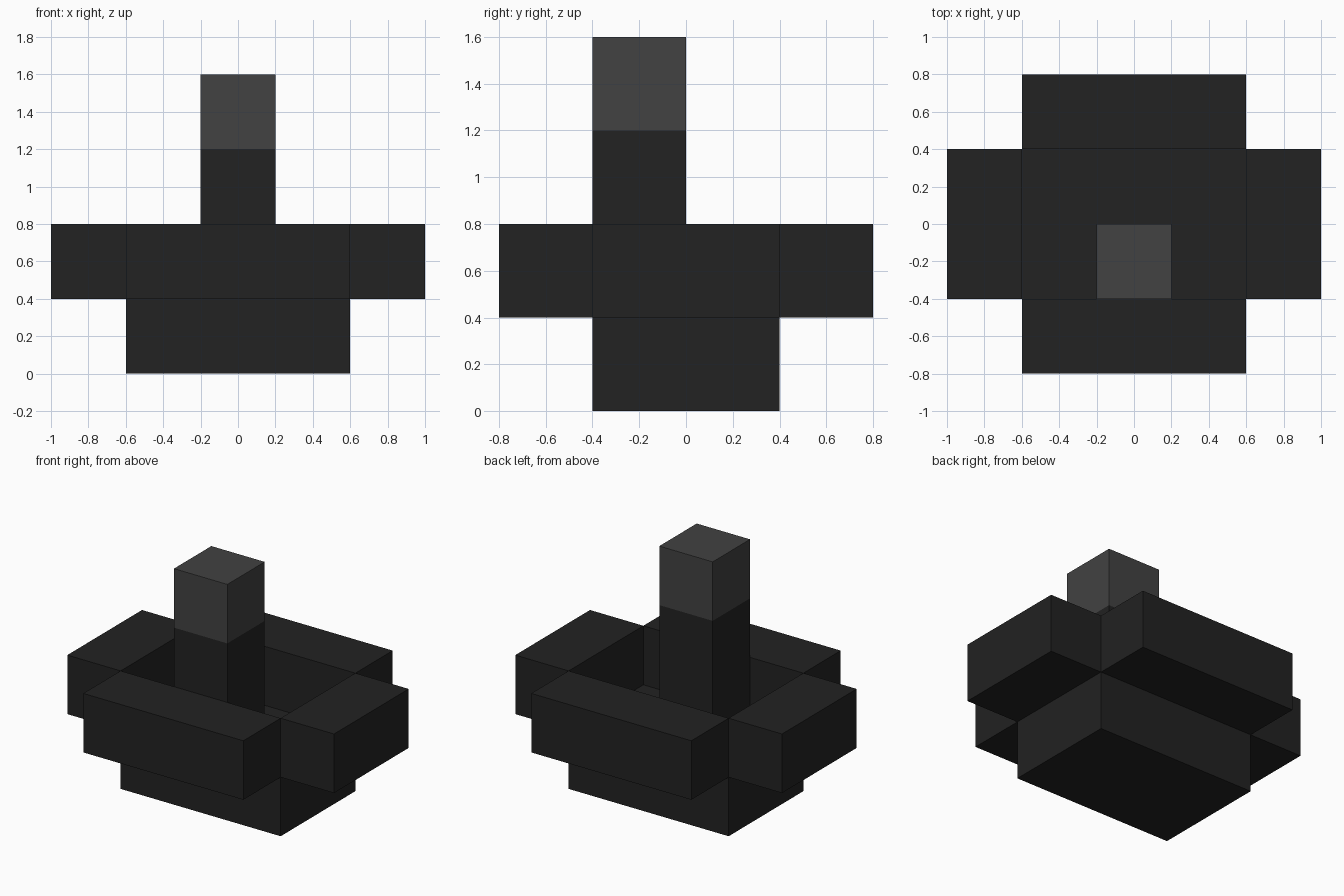
import bpy
import bmesh
from mathutils import Vector

cube = bpy.data.objects.get("Cube")
if cube:
    bpy.data.objects.remove(cube, do_unlink=True)


def make_material(name, value):
    mat = bpy.data.materials.new(name)
    mat.use_nodes = True
    color = (value, value, value, 1.0)
    mat.diffuse_color = color
    mat.node_tree.nodes["Principled BSDF"].inputs["Base Color"].default_value = color
    return mat


def box(name, low, high, mat):
    """Flat-faced box between two opposite corners."""
    low, high = Vector(low), Vector(high)
    centre, size = (low + high) / 2, high - low
    bm = bmesh.new()
    bmesh.ops.create_cube(bm, size=1.0)
    bmesh.ops.scale(bm, vec=size, verts=bm.verts)
    mesh = bpy.data.meshes.new(name)
    bm.to_mesh(mesh)
    bm.free()
    mesh.materials.append(mat)
    obj = bpy.data.objects.new(name, mesh)
    obj.location = centre
    bpy.context.collection.objects.link(obj)
    return obj


black = make_material("charcoal black", 0.016)
grey = make_material("dark grey", 0.054)

# Base slab, which is also the floor of the open well
box("base", (-0.6, -0.4, 0.0), (0.6, 0.4, 0.4), black)

# Four blocks around the well, meeting only at their corner edges
box("front_block", (-0.6, -0.8, 0.4), (0.6, -0.4, 0.8), black)
box("back_block", (-0.6, 0.4, 0.4), (0.6, 0.8, 0.8), black)
box("left_block", (0.6, -0.4, 0.4), (1.0, 0.4, 0.8), black)
box("right_block", (-1.0, -0.4, 0.4), (-0.6, 0.4, 0.8), black)

# Post standing in the well against the front block, with its lighter cap
box("post", (-0.2, -0.4, 0.4), (0.2, 0.0, 1.2), black)
box("post_cap", (-0.2, -0.4, 1.2), (0.2, 0.0, 1.6), grey)
